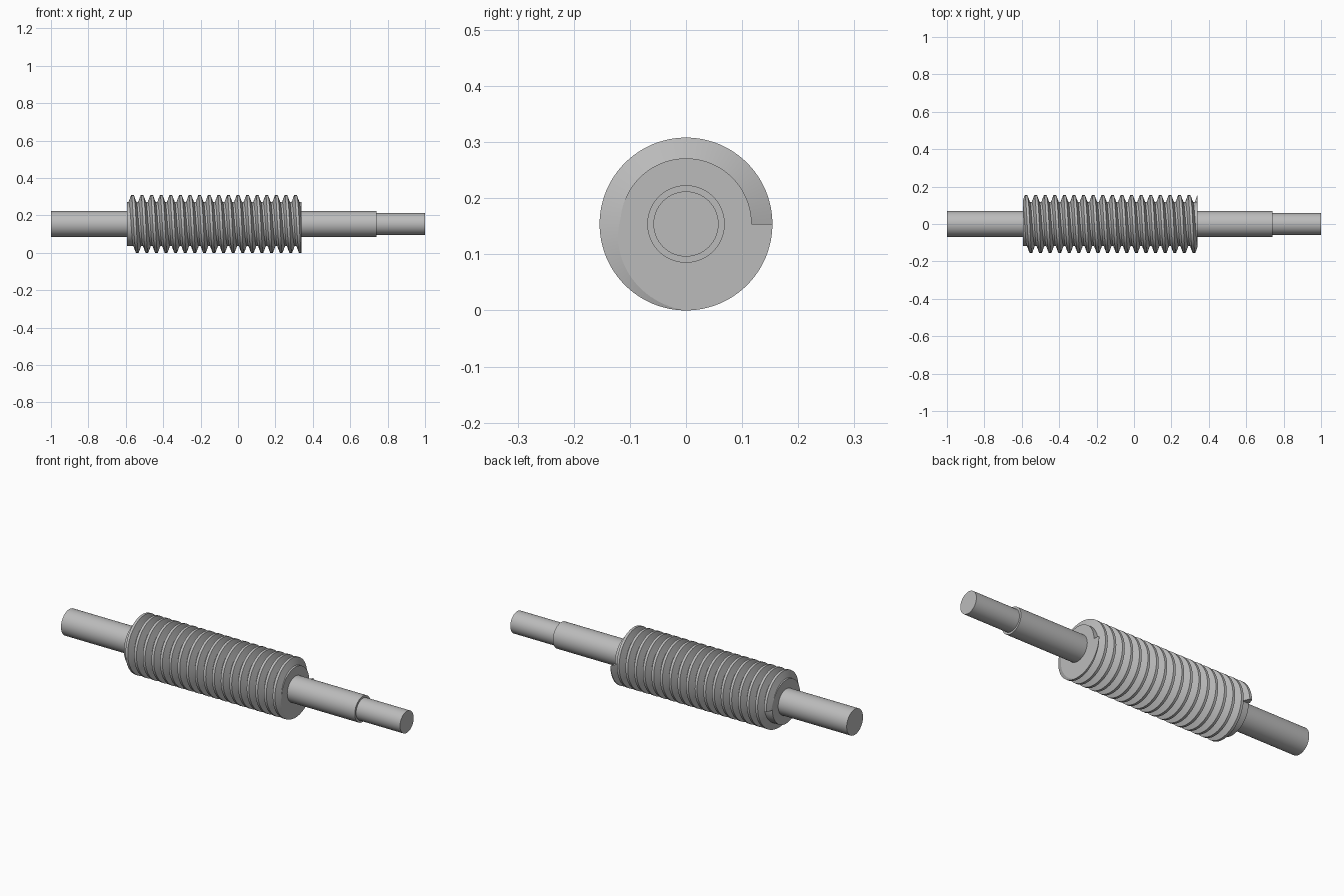
import bpy, bmesh
from math import cos, sin, tau, radians
from mathutils import Matrix, Vector

cube = bpy.data.objects.get("Cube")
if cube:
    bpy.data.objects.remove(cube, do_unlink=True)

AXIS_Z = 0.154                    # height of the shaft axis
OUTER, ROOT = 0.154, 0.117        # thread crest and root radii
CORE_L, CORE_R = -0.594, 0.34     # ends of the threaded body
TURNS, SEGS = 18, 96
START, END = -0.577, 0.346        # thread centre at its two ends

steel = bpy.data.materials.new("grey steel")
steel.use_nodes = True
steel.diffuse_color = (0.5, 0.5, 0.5, 1)
steel.node_tree.nodes["Principled BSDF"].inputs["Base Color"].default_value = (0.5, 0.5, 0.5, 1)


def finish(bm, name):
    """Turn a bmesh into a shaded object resting on the ground."""
    bmesh.ops.recalc_face_normals(bm, faces=bm.faces)
    mesh = bpy.data.meshes.new(name)
    bm.to_mesh(mesh)
    bm.free()
    mesh.materials.append(steel)
    obj = bpy.data.objects.new(name, mesh)
    obj.location.z = AXIS_Z
    bpy.context.collection.objects.link(obj)
    bpy.ops.object.select_all(action='DESELECT')
    obj.select_set(True)
    bpy.context.view_layer.objects.active = obj
    bpy.ops.object.shade_smooth_by_angle(angle=radians(15))


def cylinder(name, x0, x1, radius):
    bm = bmesh.new()
    place = Matrix.Translation(((x0 + x1) / 2, 0, 0)) @ Matrix.Rotation(radians(90), 4, 'Y')
    bmesh.ops.create_cone(bm, cap_ends=True, segments=SEGS, radius1=radius,
                          radius2=radius, depth=x1 - x0, matrix=place)
    finish(bm, name)


def clip(bm, x, side):
    """Cut the mesh flat at x, drop what lies beyond it and cap the hole."""
    geom = bm.verts[:] + bm.edges[:] + bm.faces[:]
    bmesh.ops.bisect_plane(bm, geom=geom, dist=1e-6, plane_co=Vector((x, 0, 0)),
                           plane_no=Vector((side, 0, 0)), clear_outer=True)
    bmesh.ops.holes_fill(bm, edges=[e for e in bm.edges if e.is_boundary], sides=0)


# Shaft, stepped journal and threaded body
cylinder("main_shaft", -1, 0.74, 0.069)
cylinder("end_journal", 0.7, 1, 0.058)
cylinder("worm_core", CORE_L, CORE_R, ROOT)

# Helical thread: a trapezoid tooth swept around the core
pitch = (END - START) / TURNS
profile = [(-0.0211, ROOT - 0.002), (-0.0069, OUTER), (0.0069, OUTER), (0.0211, ROOT - 0.002)]
bm = bmesh.new()
rings = []
for i in range(TURNS * SEGS + 1):
    turn = i / SEGS
    a = tau * turn
    rings.append([bm.verts.new((START + pitch * turn + dx, r * cos(a), r * sin(a)))
                  for dx, r in profile])
for r0, r1 in zip(rings, rings[1:]):
    for k in range(4):
        n = (k + 1) % 4
        bm.faces.new((r0[k], r0[n], r1[n], r1[k]))
bm.faces.new(rings[0])
bm.faces.new(rings[-1])
clip(bm, CORE_R, 1)
clip(bm, CORE_L, -1)
finish(bm, "worm_thread")
